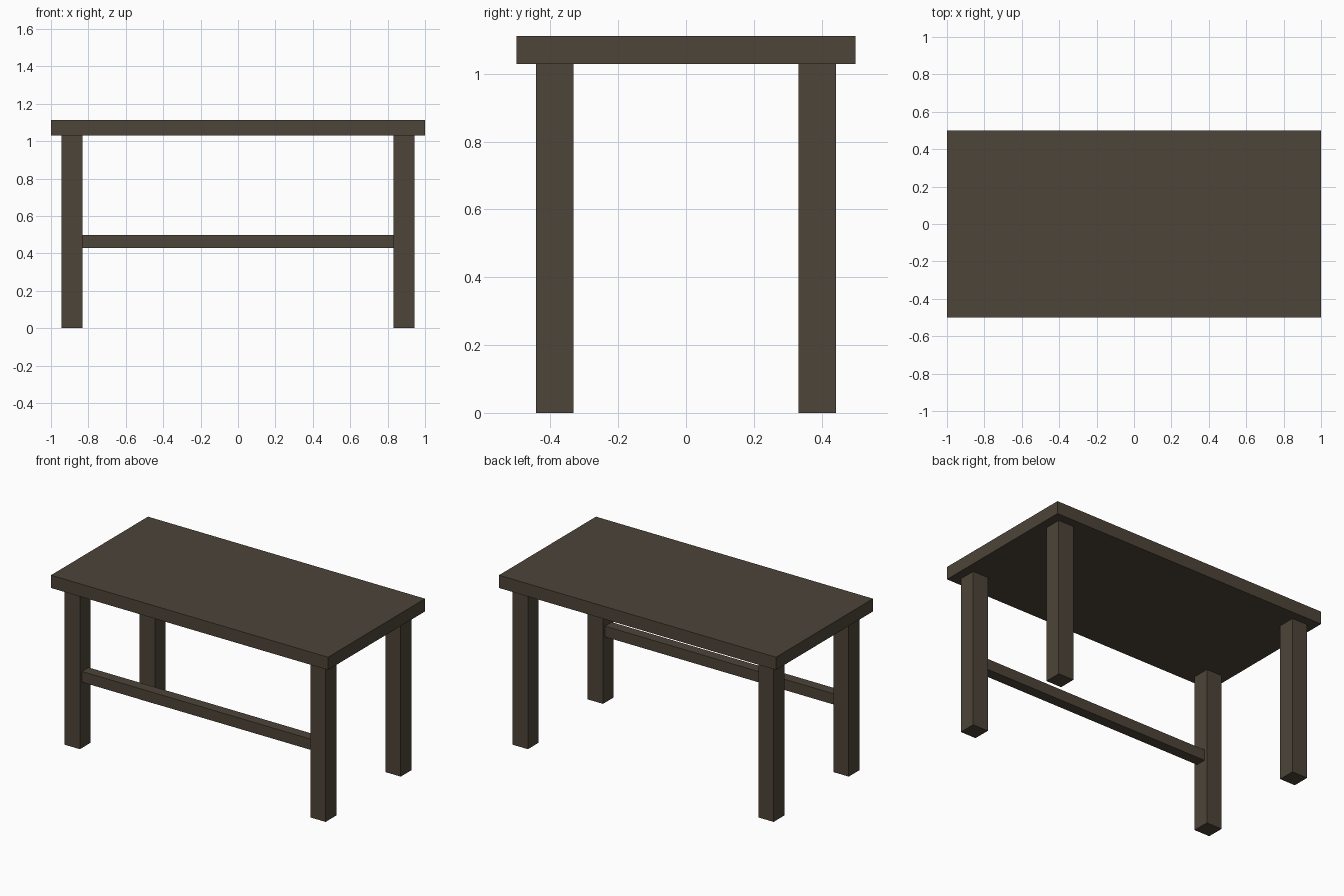
import bpy

default = bpy.data.objects.get("Cube")
if default:
    bpy.data.objects.remove(default, do_unlink=True)

# Dark wood, used for every part
wood = bpy.data.materials.new("dark_wood")
wood.use_nodes = True
colour = (0.075, 0.058, 0.041, 1)
wood.diffuse_color = colour
wood.node_tree.nodes["Principled BSDF"].inputs["Base Color"].default_value = colour

HEIGHT = 1.112
TOP_THICK = 0.083
LEG = 0.111
LEG_X, LEG_Y = 0.887, 0.387
UNDERSIDE = HEIGHT - TOP_THICK


def box(name, centre, size):
    bpy.ops.mesh.primitive_cube_add(size=1, location=centre)
    obj = bpy.context.object
    obj.name = name
    obj.scale = size
    bpy.ops.object.transform_apply(location=False, rotation=False, scale=True)
    obj.data.materials.append(wood)
    return obj


# Table top
box("table_top", (0, 0, HEIGHT - TOP_THICK / 2), (2, 1, TOP_THICK))

# Four square legs
for side, sx in (("right", -1), ("left", 1)):
    for end, sy in (("front", -1), ("back", 1)):
        box(f"{end}_{side}_leg", (sx * LEG_X, sy * LEG_Y, UNDERSIDE / 2),
            (LEG, LEG, UNDERSIDE))

# Single stretcher rail between the front legs
box("front_rail", (0, -LEG_Y, 0.464), (2 * LEG_X - LEG, 0.068, 0.07))
